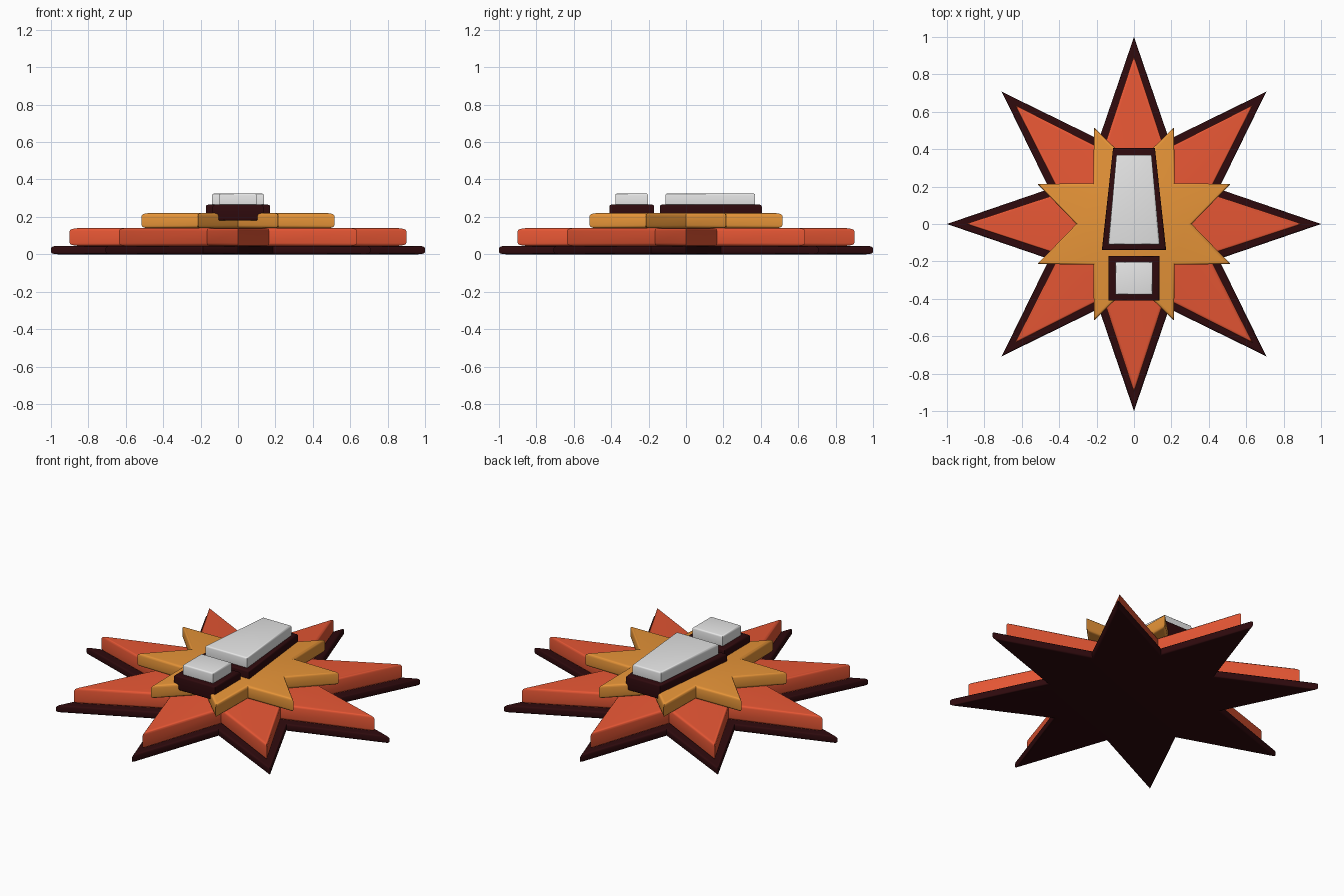
import bpy
import bmesh
from math import sin, cos, pi, radians

cube = bpy.data.objects.get("Cube")
if cube:
    bpy.data.objects.remove(cube, do_unlink=True)


def material(name, rgb):
    mat = bpy.data.materials.new(name)
    mat.use_nodes = True
    mat.diffuse_color = (*rgb, 1)
    mat.node_tree.nodes["Principled BSDF"].inputs["Base Color"].default_value = (*rgb, 1)
    return mat


maroon = material("dark maroon", (0.028, 0.003, 0.004))
red_orange = material("red orange", (0.8, 0.095, 0.035))
amber = material("amber", (0.8, 0.3, 0.04))
white = material("soft white", (0.8, 0.8, 0.8))


def star(outer, inner, turn=0.0, points=8):
    """Outline of a star, alternating tips and valleys."""
    return [((inner if i % 2 else outer) * cos(turn + i * pi / points),
             (inner if i % 2 else outer) * sin(turn + i * pi / points))
            for i in range(points * 2)]


def trapezoid(y0, y1, half0, half1):
    return [(-half0, y0), (half0, y0), (half1, y1), (-half1, y1)]


def slab(name, outline, z0, z1, round_off, mat):
    """Extrude an outline upward and round its top and bottom rims."""
    bm = bmesh.new()
    base = bm.faces.new([bm.verts.new((x, y, z0)) for x, y in outline])
    top = bmesh.ops.extrude_face_region(bm, geom=[base], use_keep_orig=True)["geom"]
    for v in top:
        if isinstance(v, bmesh.types.BMVert):
            v.co.z = z1
    bmesh.ops.recalc_face_normals(bm, faces=bm.faces[:])
    rims = [e for e in bm.edges if abs(e.verts[0].co.z - e.verts[1].co.z) < 1e-5]
    bmesh.ops.bevel(bm, geom=rims, offset=round_off, offset_type='OFFSET',
                    segments=3, profile=0.5, affect='EDGES', clamp_overlap=True)
    mesh = bpy.data.meshes.new(name)
    bm.to_mesh(mesh)
    bm.free()
    mesh.materials.append(mat)
    obj = bpy.data.objects.new(name, mesh)
    bpy.context.collection.objects.link(obj)
    bpy.ops.object.select_all(action='DESELECT')
    obj.select_set(True)
    bpy.context.view_layer.objects.active = obj
    bpy.ops.object.shade_smooth_by_angle(angle=radians(35))
    return obj


# Stacked burst layers
slab("base_star", star(1.0, 0.49), 0.0, 0.045, 0.012, maroon)
slab("middle_star", star(0.9, 0.43), 0.045, 0.14, 0.015, red_orange)
slab("upper_star", star(0.558, 0.308, pi / 8), 0.14, 0.22, 0.015, amber)

# Exclamation mark: dark backing plates with pale raised faces
slab("stroke_backing", trapezoid(-0.14, 0.405, 0.172, 0.112), 0.18, 0.265, 0.01, maroon)
slab("dot_backing", trapezoid(-0.41, -0.17, 0.135, 0.135), 0.18, 0.265, 0.01, maroon)
slab("stroke_face", trapezoid(-0.11, 0.37, 0.138, 0.094), 0.245, 0.325, 0.01, white)
slab("dot_face", trapezoid(-0.378, -0.203, 0.1, 0.1), 0.245, 0.325, 0.01, white)
